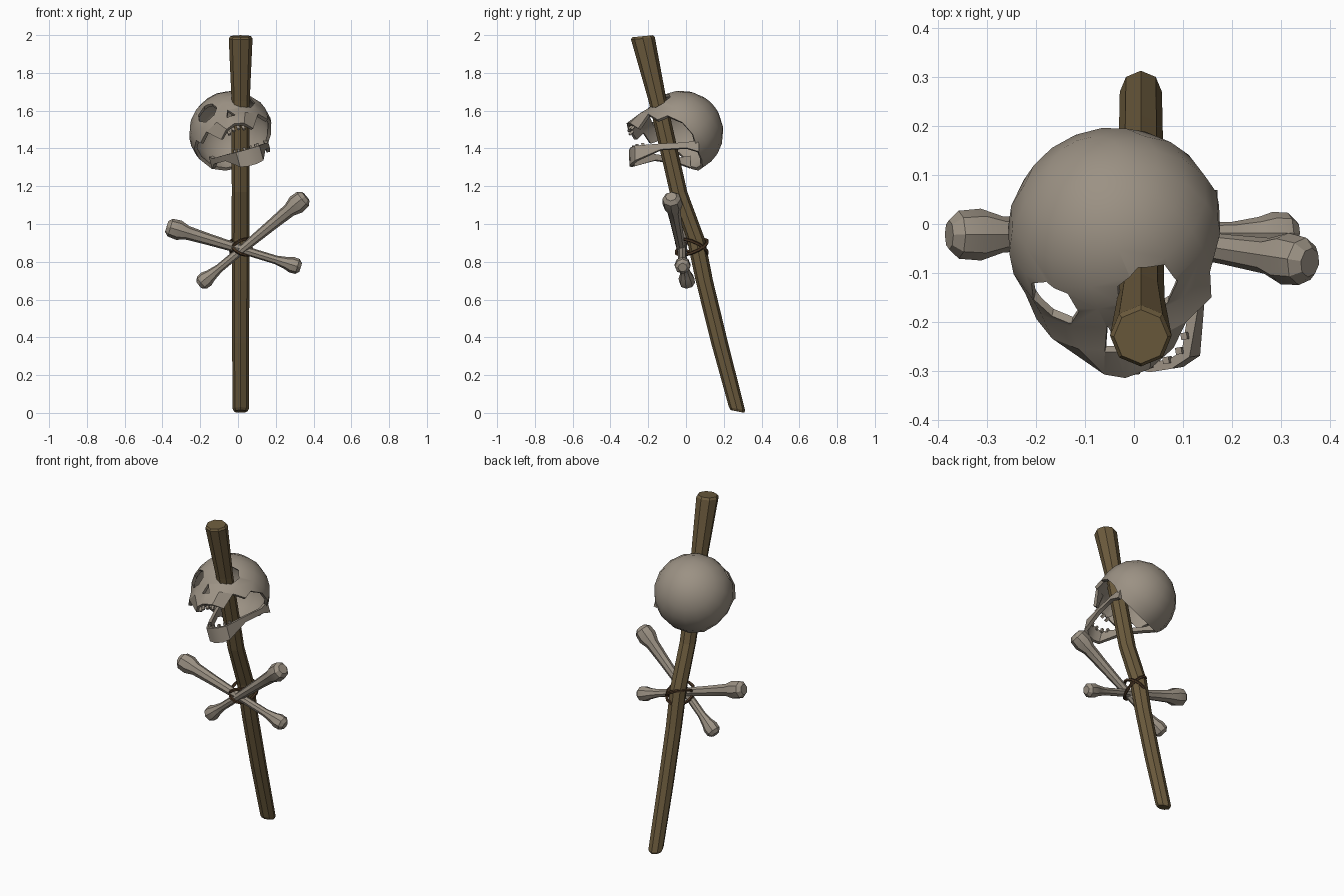
import bpy, bmesh
from math import sin, cos, pi, radians
from mathutils import Vector, Matrix

if "Cube" in bpy.data.objects:
    bpy.data.objects.remove(bpy.data.objects["Cube"])


def material(name, rgb):
    m = bpy.data.materials.new(name)
    m.diffuse_color = (*rgb, 1)
    m.use_nodes = True
    m.node_tree.nodes["Principled BSDF"].inputs["Base Color"].default_value = m.diffuse_color
    return m


BONE = material("old_bone", (0.33, 0.285, 0.23))
WOOD = material("weathered_wood", (0.15, 0.105, 0.047))
ROPE = material("dark_rope", (0.065, 0.035, 0.017))


def finish(name, bm, mat, smooth=None):
    me = bpy.data.meshes.new(name)
    bm.to_mesh(me)
    bm.free()
    ob = bpy.data.objects.new(name, me)
    bpy.context.collection.objects.link(ob)
    me.materials.append(mat)
    if smooth:
        shade(ob, smooth)
    return ob


def shade(ob, angle):
    bpy.ops.object.select_all(action='DESELECT')
    ob.select_set(True)
    bpy.context.view_layer.objects.active = ob
    bpy.ops.object.shade_smooth_by_angle(angle=radians(angle))


def skin(bm, rings, closed=True, caps=True):
    vs = [[bm.verts.new(p) for p in r] for r in rings]
    n = len(vs[0])
    for a, b in zip(vs, vs[1:]):
        for i in range(n if closed else n - 1):
            j = (i + 1) % n
            bm.faces.new((a[i], a[j], b[j], b[i]))
    if caps:
        bm.faces.new(vs[0][::-1])
        bm.faces.new(vs[-1])
    bmesh.ops.recalc_face_normals(bm, faces=bm.faces)


def bake(ob):
    dg = bpy.context.evaluated_depsgraph_get()
    me = bpy.data.meshes.new_from_object(ob.evaluated_get(dg))
    ob.modifiers.clear()
    ob.data = me


def box(bm, size, at):
    bmesh.ops.create_cube(bm, size=1, matrix=Matrix.Translation(at) @ Matrix.Diagonal((*size, 1)))


# Crooked eight-sided pole: y, z, radius, slope of the section
path = [(.272, .008, .036, -.2), (.27, .022, .043, -.2), (.178, .37, .045, 0), (.097, .7, .046, 0),
        (.052, .92, .048, 0), (-.04, 1.17, .047, 0), (-.15, 1.65, .048, 0), (-.228, 1.982, .063, .1),
        (-.23, 1.994, .055, .1)]
bm = bmesh.new()
skin(bm, [[(.014 + r * cos(k * pi / 4), y + r * sin(k * pi / 4), z + s * r * sin(k * pi / 4))
           for k in range(8)] for y, z, r, s in path])
finish("pole", bm, WOOD)

# Skull shell, built upright: open cranium with the face columns running lower
N = 16
RX, RY, RZ = .215, .213, .215
bm = bmesh.new()
ang = [i * 2 * pi / N for i in range(N)]
ang = [a if a <= pi + .01 else a - 2 * pi for a in ang]      # 0 is the front
top = bm.verts.new((0, 0, RZ))
rows = []
for t in (20, 40, 58, 74, 88, 104):
    row = []
    for a in ang:
        z = RZ * cos(radians(t))
        if t == 104 and radians(80) < abs(a) < radians(120):
            z = -.025                                         # arch at the temple
        row.append(bm.verts.new((RX * sin(radians(t)) * sin(a), -RY * sin(radians(t)) * cos(a), z)))
    rows.append(row)
for i in range(N):
    bm.faces.new((top, rows[0][i], rows[0][(i + 1) % N]))
    for a, b in zip(rows, rows[1:]):
        bm.faces.new((a[i], b[i], b[(i + 1) % N], a[(i + 1) % N]))


def face_row(prev, k, width, back, front, z):
    lim = k * 2 * pi / N
    new = {}
    for i in range(-k, k + 1):
        a = i * 2 * pi / N
        f = (cos(a) - cos(lim)) / (1 - cos(lim))
        new[i] = bm.verts.new((width * sin(a) / sin(lim), back + (front - back) * f, z))
    for i in range(-k, k):
        bm.faces.new((prev[i], new[i], new[i + 1], prev[i + 1]))
    return new


cheek = face_row({i: rows[-1][i % N] for i in range(-3, 4)}, 3, .183, -.1, -.218, -.105)
face_row(cheek, 2, .085, -.15, -.224, -.18)
bmesh.ops.recalc_face_normals(bm, faces=bm.faces)
skull = finish("skull", bm, BONE)
sol = skull.modifiers.new("thickness", 'SOLIDIFY')
sol.thickness, sol.offset = .018, 0

# Eye and nose openings
cutters = []
for name, x, z, r, sides, sx in (("eye_l", -.1, .01, .055, 7, 1), ("eye_r", .1, .01, .06, 7, 1),
                                 ("nose", 0, -.09, .042, 3, .65)):
    c = bmesh.new()
    skin(c, [[(x + sx * r * sin(2 * pi * k / sides), y, z + r * cos(2 * pi * k / sides)) for k in range(sides)]
             for y in (-.33, -.07)])
    cut = finish(name + "_cutter", c, BONE)
    cut.hide_render = True
    cutters.append(cut)
    b = skull.modifiers.new(name, 'BOOLEAN')
    b.operation, b.object, b.solver = 'DIFFERENCE', cut, 'EXACT'
bake(skull)
for c in cutters:
    bpy.data.objects.remove(c)

# Tilt the skull back and to one side
pose = (Matrix.Translation((-.036, -.025, 1.483)) @ Matrix.Rotation(radians(7), 4, 'Z')
        @ Matrix.Rotation(radians(-19), 4, 'Y') @ Matrix.Rotation(radians(-48), 4, 'X'))
skull.data.transform(pose)
shade(skull, 32)

# Upper teeth
bm = bmesh.new()
for x in (-.042, -.015, .013, .04):
    box(bm, (.015, .012, .026), (x, -.206 + abs(x) * .5, -.186))
bm.transform(pose)
finish("upper_teeth", bm, BONE)

# Lower jaw: a mirrored U strip with its teeth (x, y, low, high)
half = [(.022, -.292, -.062, .026), (.058, -.277, -.055, .026), (.102, -.15, -.008, .024),
        (.146, -.02, -.012, .018), (.152, .045, -.035, .03)]
strip = [(-x, y, a, b) for x, y, a, b in half[::-1]] + half
jaw_pose = (Matrix.Translation((.014, 0, 1.372)) @ Matrix.Rotation(radians(9), 4, 'Z')
            @ Matrix.Rotation(radians(-16), 4, 'Y'))
bm = bmesh.new()
skin(bm, [[(x, y, a), (x, y, b)] for x, y, a, b in strip], closed=False, caps=False)
jaw = finish("lower_jaw", bm, BONE)
sol = jaw.modifiers.new("thickness", 'SOLIDIFY')
sol.thickness, sol.offset = .02, 0
bake(jaw)
jaw.data.transform(jaw_pose)
shade(jaw, 30)
bm = bmesh.new()
for s in (-1, 1):
    for x, y in ((.018, -.283), (.048, -.268), (.064, -.24)):
        box(bm, (.013, .014, .026), (s * x, y, .026))
bm.transform(jaw_pose)
finish("lower_teeth", bm, BONE)


# Crossed bones with a big and a small knuckle end
def bone(name, p, q):
    p, q = Vector(p), Vector(q)
    d = q - p
    rot = d.to_track_quat('Z', 'Y')
    prof = [(-.008, .03), (.02, .049), (.085, .053), (.15, .037), (.3, .031), (.6, .023), (.82, .023),
            (.9, .033), (.94, .043), (.985, .041), (1.01, .024)]
    bm = bmesh.new()
    skin(bm, [[p + d * t + rot @ Vector((r * cos(k * pi / 4), r * sin(k * pi / 4), 0))
               for k in range(8)] for t, r in prof])
    finish(name, bm, BONE, 32)


bone("bone_left_high", (-.372, -.022, .985), (.325, -.018, .772))
bone("bone_right_high", (.355, -.078, 1.142), (-.2, .008, .682))

# Rope lashing: crossing loops round the pole and bones
for name, tilt, lean, r in (("rope_loop_a", 30, 22, .075), ("rope_loop_b", -30, -22, .075)):
    bm = bmesh.new()
    rings = 14
    vs = []
    for i in range(rings):
        a = 2 * pi * i / rings
        vs.append([bm.verts.new(((r * .85 + .009 * cos(b)) * cos(a), (r * 1.2 + .009 * cos(b)) * sin(a), .009 * sin(b)))
                   for b in (0, pi * .4, pi * .8, pi * 1.2, pi * 1.6)])
    for i in range(rings):
        for k in range(5):
            m, n = (i + 1) % rings, (k + 1) % 5
            bm.faces.new((vs[i][k], vs[m][k], vs[m][n], vs[i][n]))
    bm.transform(Matrix.Translation((.018, .03, .878)) @ Matrix.Rotation(radians(tilt), 4, 'Y')
                 @ Matrix.Rotation(radians(lean), 4, 'X'))
    finish(name, bm, ROPE)
